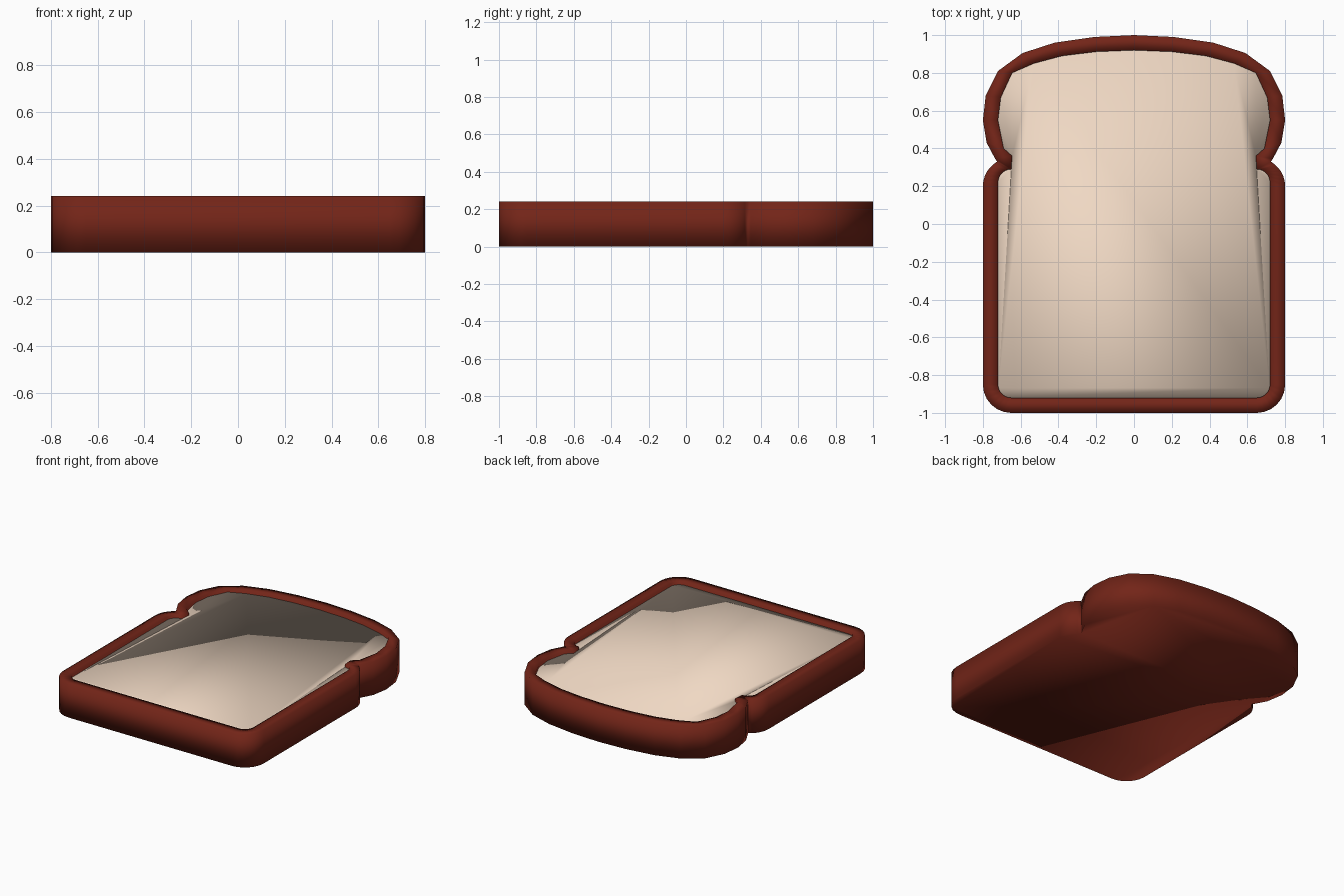
import bpy, bmesh
from math import sin, cos, radians

if "Cube" in bpy.data.objects:
    bpy.data.objects.remove(bpy.data.objects["Cube"])

TOP, BREAD_TOP, FLOOR = 0.24, 0.22, 0.08


def arc(cx, cy, r, a0, a1, n=6):
    """Points along a circular corner, angles in degrees."""
    angles = [radians(a0 + (a1 - a0) * i / n) for i in range(n + 1)]
    return [(cx + r * cos(a), cy + r * sin(a)) for a in angles]


def mirrored(half):
    """Close a right-hand half outline (ends on x = 0) across the centre."""
    return half + [(-x, y) for x, y in reversed(half[:-1])]


# Slice outlines: bottom corner, shoulder, notch, domed head
outer = mirrored(
    arc(0.65, -0.85, 0.15, -90, 0) + arc(0.65, 0.20, 0.15, 0, 60)
    + [(0.735, 0.345), (0.78, 0.43), (0.80, 0.55), (0.785, 0.68), (0.72, 0.81),
       (0.59, 0.905), (0.42, 0.96), (0.21, 0.99), (0, 1.0)])
inner = mirrored(
    arc(0.65, -0.85, 0.07, -90, 0) + arc(0.65, 0.22, 0.07, 0, 90)
    + [(0.645, 0.36), (0.69, 0.40), (0.72, 0.55), (0.705, 0.67), (0.645, 0.80),
       (0.53, 0.85), (0.38, 0.89), (0.20, 0.912), (0, 0.92)])


def lofted(name, rings, color):
    """Join a stack of matching (outline, z) rings and cap both ends."""
    bm = bmesh.new()
    loops = [[bm.verts.new((x, y, z)) for x, y in pts] for pts, z in rings]
    for a, b in zip(loops, loops[1:]):
        for i in range(len(a)):
            j = (i + 1) % len(a)
            bm.faces.new((a[i], a[j], b[j], b[i]))
    bm.faces.new(loops[0][::-1])
    bm.faces.new(loops[-1])
    bmesh.ops.recalc_face_normals(bm, faces=bm.faces[:])
    for f in bm.faces:
        f.smooth = True
    mesh = bpy.data.meshes.new(name)
    bm.to_mesh(mesh)
    bm.free()
    mat = bpy.data.materials.new(name)
    mat.diffuse_color = color
    mat.use_nodes = True
    mat.node_tree.nodes["Principled BSDF"].inputs["Base Color"].default_value = mat.diffuse_color
    mesh.materials.append(mat)
    obj = bpy.data.objects.new(name, mesh)
    bpy.context.collection.objects.link(obj)
    return obj


# Crust: shallow tray with a flat rim
lofted("crust", [(outer, 0), (outer, TOP), (inner, TOP), (inner, FLOOR)],
       (0.17, 0.018, 0.009, 1))

# Soft bread filling the tray
lofted("bread", [(inner, FLOOR), (inner, BREAD_TOP)], (0.87, 0.69, 0.55, 1))
